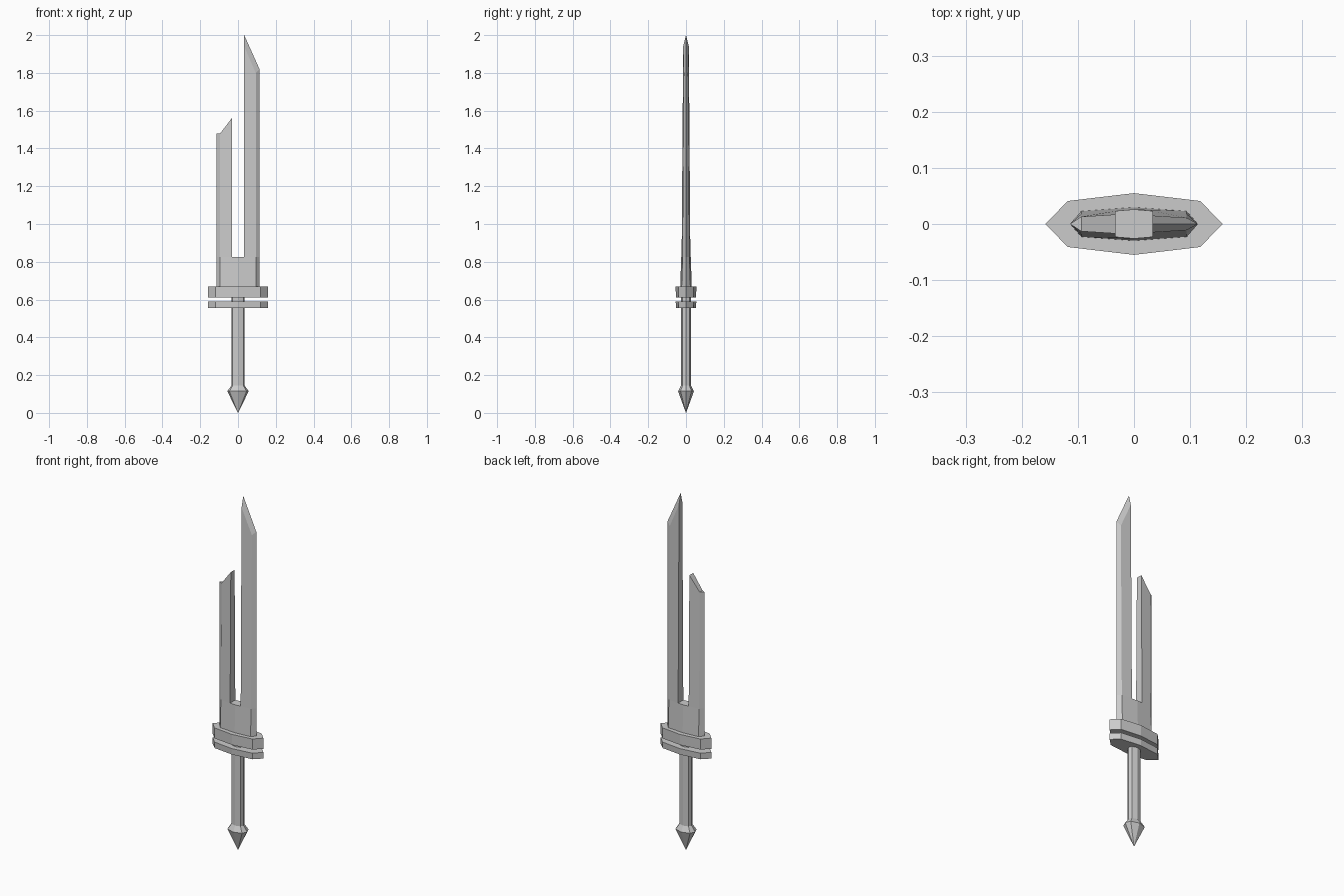
import bpy
import bmesh

cube = bpy.data.objects.get("Cube")
if cube:
    bpy.data.objects.remove(cube)

steel = bpy.data.materials.new("plain grey")
steel.use_nodes = True
grey = (0.6, 0.6, 0.6, 1)
steel.diffuse_color = grey
steel.node_tree.nodes["Principled BSDF"].inputs["Base Color"].default_value = grey


def loft(name, rings, caps_start=None, caps_end=None):
    """Skin a stack of equal rings; caps are lists of index loops."""
    bm = bmesh.new()
    rows = [[bm.verts.new(p) for p in ring] for ring in rings]
    n = len(rows[0])
    for a, b in zip(rows, rows[1:]):
        for i in range(n):
            j = (i + 1) % n
            bm.faces.new((a[i], a[j], b[j], b[i]))
    for row, caps in ((rows[0], caps_start), (rows[-1], caps_end)):
        for loop in ([range(n)] if caps is None else caps):
            bm.faces.new([row[i] for i in loop])
    bmesh.ops.remove_doubles(bm, verts=bm.verts, dist=1e-5)
    bmesh.ops.recalc_face_normals(bm, faces=bm.faces)
    mesh = bpy.data.meshes.new(name)
    bm.to_mesh(mesh)
    bm.free()
    mesh.materials.append(steel)
    obj = bpy.data.objects.new(name, mesh)
    bpy.context.collection.objects.link(obj)
    return obj


def eight(z, edge, shoulder, shoulder_y, mid_y):
    """Flattened eight-sided section with pointed ends on x."""
    return [(edge, 0, z), (shoulder, shoulder_y, z), (0, mid_y, z), (-shoulder, shoulder_y, z),
            (-edge, 0, z), (-shoulder, -shoulder_y, z), (0, -mid_y, z), (shoulder, -shoulder_y, z)]


def handle_ring(z, s):
    return eight(z, 0.035 * s, 0.028 * s, 0.018 * s, 0.026 * s)


# Pommel and grip
loft("pommel", [handle_ring(z, s) for z, s in ((0, 0.02), (0.115, 1.62), (0.145, 1))])
loft("grip", [handle_ring(0.14, 1), handle_ring(0.62, 1)])

# Two guard plates
for name, low, high, taper in (("lower_guard", 0.555, 0.59, 0.95), ("upper_guard", 0.61, 0.67, 0.97)):
    loft(name, [eight(low, 0.158, 0.118, 0.041 * taper, 0.055 * taper),
                eight(high, 0.158, 0.118, 0.041, 0.055)])

# Solid root of the blade
SPLIT = 0.825
loft("blade_root", [eight(0.66, 0.114, 0.094, 0.023, 0.030),
                    eight(SPLIT, 0.114, 0.094, 0.018, 0.026)])


def prong_ring(side, inner_y, crease_y, z_mid, z_inner, z_crease, z_edge):
    half = [(0.033, 0, z_mid), (0.033, inner_y, z_inner), (0.094, crease_y, z_crease),
            (0.114, 0, z_edge), (0.094, -crease_y, z_crease), (0.033, -inner_y, z_inner)]
    return [(side * x, y, z) for x, y, z in half]


def prong_base(side):
    return prong_ring(side, 0.0232, 0.018, SPLIT, SPLIT, SPLIT, SPLIT)


# Long prong, with the cutting bevel running round to its tip
loft("long_prong", [prong_base(1), prong_ring(1, 0.015, 0.011, 2.0, 1.94, 1.80, 1.82)],
     [], [(0, 1, 2, 3), (0, 3, 4, 5)])

# Short prong, with a blunt slanted end
loft("short_prong", [prong_base(-1), prong_ring(-1, 0.017, 0.013, 1.56, 1.56, 1.48, 1.48)],
     [], [(0, 1, 2, 4, 5), (2, 3, 4)])
